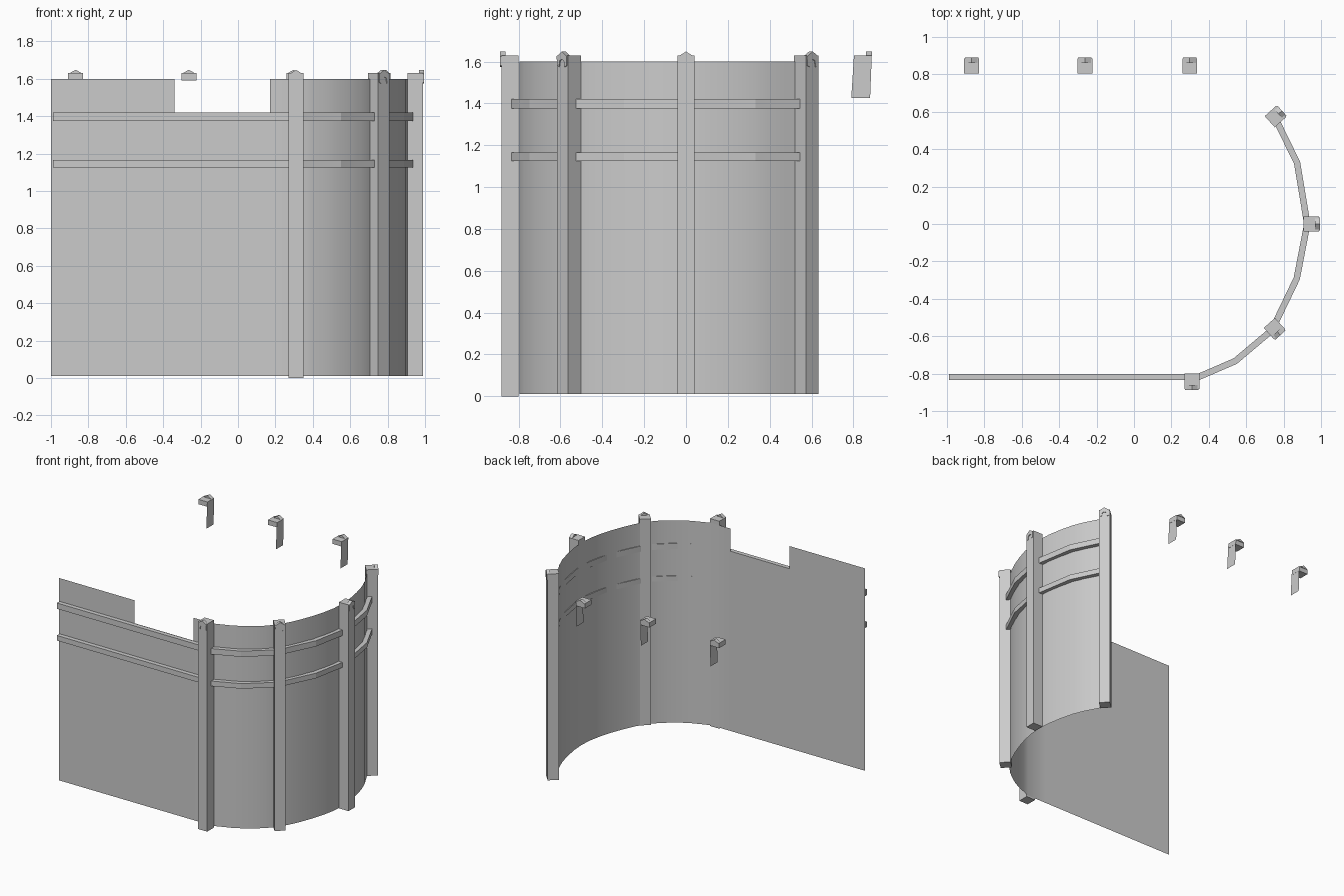
import bpy, bmesh, math
from mathutils import Vector, Matrix

cube = bpy.data.objects.get("Cube")
if cube:
    bpy.data.objects.remove(cube, do_unlink=True)

grey = bpy.data.materials.new("plain grey")
grey.use_nodes = True
COLOUR = (0.6, 0.6, 0.6, 1)
grey.diffuse_color = COLOUR
grey.node_tree.nodes["Principled BSDF"].inputs["Base Color"].default_value = COLOUR


def finish(name, bm, solid=True, matrix=None):
    if solid:
        bmesh.ops.recalc_face_normals(bm, faces=bm.faces)
    mesh = bpy.data.meshes.new(name)
    bm.to_mesh(mesh)
    bm.free()
    mesh.materials.append(grey)
    obj = bpy.data.objects.new(name, mesh)
    bpy.context.collection.objects.link(obj)
    if matrix:
        obj.matrix_world = matrix
    return obj


def add_box(bm, lo, hi):
    lo, hi = Vector(lo), Vector(hi)
    m = Matrix.Translation((lo + hi) / 2) @ Matrix.Diagonal((*(hi - lo), 1))
    bmesh.ops.create_cube(bm, size=1, matrix=m)


def add_prism(bm, profile, y0, y1):
    """Extrude an (x, z) outline along y."""
    face = bm.faces.new([bm.verts.new((x, y0, z)) for x, z in profile])
    out = bmesh.ops.extrude_face_region(bm, geom=[face])
    verts = [v for v in out["geom"] if isinstance(v, bmesh.types.BMVert)]
    bmesh.ops.translate(bm, verts=verts, vec=(0, y1 - y0, 0))


def offset(path, d):
    """Shift a plan path sideways with mitred corners."""
    result = []
    for i, p in enumerate(path):
        normals = []
        for a, b in ((i - 1, i), (i, i + 1)):
            if a >= 0 and b < len(path):
                t = (path[b] - path[a]).normalized()
                normals.append(Vector((t.y, -t.x)))
        n = sum(normals, Vector((0, 0))).normalized()
        result.append(p + n * d / n.dot(normals[0]))
    return result


def smooth_path(path, steps):
    """Catmull-Rom curve through the points."""
    pts = [2 * path[0] - path[1]] + path + [2 * path[-1] - path[-2]]
    result = []
    for a, b, c, d in zip(pts, pts[1:], pts[2:], pts[3:]):
        for s in range(steps):
            t = s / steps
            result.append(0.5 * (2 * b + (c - a) * t + (2 * a - 5 * b + 4 * c - d) * t ** 2
                                 + (3 * b - a - 3 * c + d) * t ** 3))
    return result + [path[-1]]


bend = [Vector(p) for p in ((0.34, -0.797), (0.53, -0.715), (0.72, -0.555), (0.85, -0.285),
                            (0.905, 0), (0.852, 0.32), (0.735, 0.56))]
straight = [Vector((x, -0.797)) for x in (-1, -0.34, 0.17)]

# Thin wall sheet with a notch in the straight stretch
bm = bmesh.new()
plan = straight + smooth_path(bend, 3)
rows = [[bm.verts.new((p.x, p.y, z)) for p in plan] for z in (0.01, 1.42, 1.6)]
for r in range(2):
    for i in range(len(plan) - 1):
        if r == 1 and i == 1:
            continue
        bm.faces.new((rows[r][i], rows[r][i + 1], rows[r + 1][i + 1], rows[r + 1][i]))
wall = finish("wall_sheet", bm, solid=False)
for face in wall.data.polygons:
    face.use_smooth = True

# Two horizontal rails following the wall
rail_path = [Vector((-0.99, -0.797))] + bend
for name, low, high in (("lower_rail", 1.125, 1.165), ("upper_rail", 1.375, 1.42)):
    bm = bmesh.new()
    rings = []
    for a, b in zip(offset(rail_path, 0.004), offset(rail_path, 0.038)):
        rings.append([bm.verts.new((p.x, p.y, z))
                      for p, z in ((a, low), (b, low), (b, high), (a, high))])
    for r, s in zip(rings, rings[1:]):
        for k in range(4):
            bm.faces.new((r[k], r[k - 1], s[k - 1], s[k]))
    bm.faces.new(rings[0])
    bm.faces.new(rings[-1])
    finish(name, bm)

# Square posts with a small arrow-shaped crest on the outer face
half_arrow = [(0.036, 1.625), (0.034, 1.58), (0.02, 1.575), (0.014, 1.605)]
arrow = [(0, 1.648)] + half_arrow + [(0, 1.61)] + [(-x, z) for x, z in reversed(half_arrow)]
gable = [(0, 1.648), (0.036, 1.628), (-0.036, 1.628)]
for name, x, y, angle, bottom in (("front_post", 0.31, -0.842, 0, 0),
                                  ("front_corner_post", 0.752, -0.56, 42, 0.01),
                                  ("side_post", 0.948, 0, 90, 0.01),
                                  ("back_corner_post", 0.757, 0.575, 132, 0.01)):
    bm = bmesh.new()
    add_box(bm, (-0.04, -0.041, bottom), (0.04, 0.042, 1.63))
    add_prism(bm, arrow, -0.046, -0.02)
    spin = Matrix.Rotation(math.radians(angle), 4, "Z")
    finish(name, bm, matrix=Matrix.Translation((x, y, 0)) @ spin)

# Separate post caps, each with a hanging side plate
for i, x in enumerate((-0.868, -0.263, 0.298)):
    bm = bmesh.new()
    add_box(bm, (-0.04, 0.805, 1.592), (0.04, 0.885, 1.63))
    add_prism(bm, gable, 0.86, 0.89)
    plate = [bm.verts.new((0.039, y, z)) for y, z in
             ((0.79, 1.425), (0.88, 1.425), (0.888, 1.63), (0.803, 1.63))]
    bm.faces.new(plate)
    finish(f"loose_cap_{i + 1}", bm, matrix=Matrix.Translation((x, 0, 0)))
